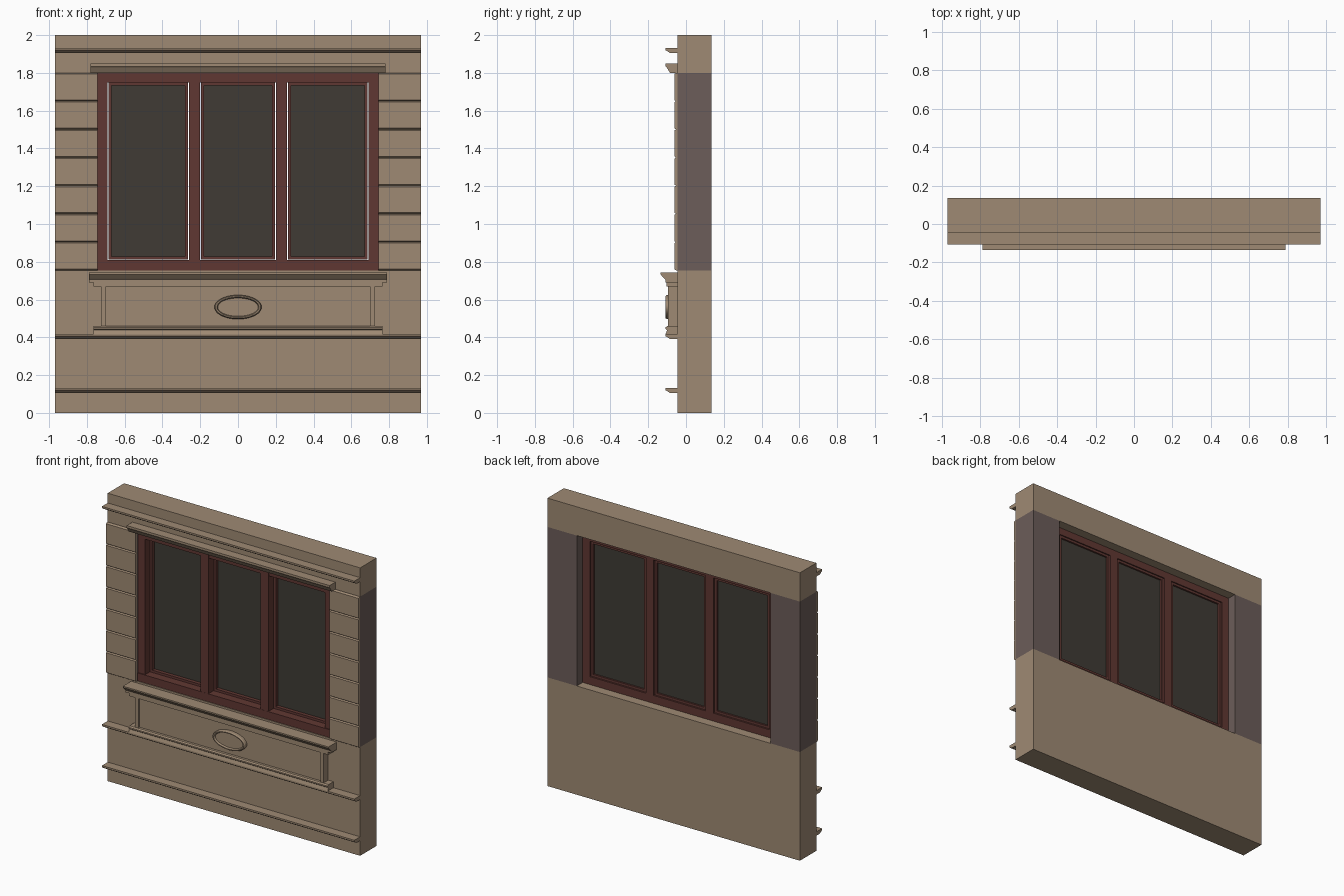
import bpy
import bmesh
from math import cos, sin, pi

cube = bpy.data.objects.get("Cube")
if cube:
    bpy.data.objects.remove(cube, do_unlink=True)


def material(name, rgb):
    m = bpy.data.materials.new(name)
    m.use_nodes = True
    m.diffuse_color = (*rgb, 1)
    m.node_tree.nodes["Principled BSDF"].inputs["Base Color"].default_value = (*rgb, 1)
    return m


STONE = material("tan_stone", (0.345, 0.255, 0.173))
GREY = material("grey_brown_plaster", (0.15, 0.11, 0.10))
WOOD = material("red_brown_wood", (0.118, 0.039, 0.032))
GLASS = material("dark_glass", (0.05, 0.044, 0.035))


def finish(name, bm, mat):
    bmesh.ops.recalc_face_normals(bm, faces=bm.faces)
    me = bpy.data.meshes.new(name)
    bm.to_mesh(me)
    bm.free()
    me.materials.append(mat)
    ob = bpy.data.objects.new(name, me)
    bpy.context.collection.objects.link(ob)
    return ob


def extrude(name, profile, x0, x1, mat):
    """Run a (y, z) profile along x."""
    bm = bmesh.new()
    face = bm.faces.new([bm.verts.new((x0, y, z)) for y, z in profile])
    ext = bmesh.ops.extrude_face_region(bm, geom=[face])
    verts = [v for v in ext["geom"] if isinstance(v, bmesh.types.BMVert)]
    bmesh.ops.translate(bm, verts=verts, vec=(x1 - x0, 0, 0))
    return finish(name, bm, mat)


def box(name, x0, x1, y0, y1, z0, z1, mat):
    return extrude(name, [(y0, z0), (y1, z0), (y1, z1), (y0, z1)], x0, x1, mat)


W, BACK, FACE = 0.97, 0.135, -0.045
LOW, HIGH, OPEN = 0.755, 1.80, 0.745

# Wall below and above the window, grey piers at the sides
box("lower_wall", -W, W, FACE, BACK, 0, LOW, STONE)
box("upper_wall", -W, W, FACE, BACK, HIGH, 2, STONE)
for side, s in (("left", 1), ("right", -1)):
    a, b = sorted((s * OPEN, s * W))
    box(side + "_pier", a, b, FACE, BACK, LOW, HIGH, GREY)
    # Chamfered cladding courses
    step = (HIGH - LOW) / 7
    for i in range(7):
        z0, z1 = LOW + i * step, LOW + (i + 1) * step
        extrude(f"{side}_course_{i + 1}",
                [(FACE, z0), (-0.053, z0), (-0.062, z0 + 0.006),
                 (-0.062, z1 - 0.006), (-0.053, z1), (FACE, z1)], a, b, STONE)

# Full-width string mouldings
for name, z in (("base_moulding", 0.132), ("middle_moulding", 0.418), ("top_moulding", 1.932)):
    extrude(name, [(FACE, z), (-0.108, z), (-0.108, z - 0.012), (-0.098, z - 0.018),
                   (-0.085, z - 0.027), (FACE, z - 0.027)], -W, W, STONE)

# Hood over the window
extrude("window_hood", [(FACE, 1.85), (-0.108, 1.85), (-0.108, 1.835), (-0.1, 1.825),
                        (-0.085, HIGH), (FACE, HIGH)], -0.78, 0.78, STONE)

# Sill and the apron panel under it
extrude("window_sill", [(FACE, 0.742), (-0.135, 0.742), (-0.135, 0.733), (-0.118, 0.715),
                        (-0.108, 0.705), (-0.108, 0.69), (FACE, 0.69)], -0.79, 0.79, STONE)
box("apron_cap", -0.765, 0.765, -0.102, FACE, 0.668, 0.69, STONE)
box("apron_panel", -0.70, 0.70, -0.08, FACE, 0.46, 0.668, STONE)
for side, s in (("left", 1), ("right", -1)):
    a, b = sorted((s * 0.70, s * 0.725))
    box(side + "_apron_post", a, b, -0.095, FACE, 0.46, 0.668, STONE)
extrude("apron_base", [(FACE, 0.46), (-0.098, 0.46), (-0.108, 0.453), (-0.108, 0.444),
                       (-0.1, 0.438), (-0.108, 0.418), (FACE, 0.418)], -0.765, 0.765, STONE)

# Oval medallion: rings of (x radius, z radius, y), closed by a flat centre
bm = bmesh.new()
N = 40
rings = []
for rx, rz, y in ((0.125, 0.064, -0.075), (0.125, 0.064, -0.1), (0.12, 0.059, -0.108),
                  (0.112, 0.053, -0.108), (0.107, 0.048, -0.095)):
    rings.append([bm.verts.new((rx * cos(2 * pi * i / N), y, 0.56 + rz * sin(2 * pi * i / N)))
                  for i in range(N)])
for r, q in zip(rings, rings[1:]):
    for i in range(N):
        j = (i + 1) % N
        bm.faces.new((r[i], r[j], q[j], q[i]))
bm.faces.new(rings[0])
bm.faces.new(rings[-1])
oval = finish("oval_medallion", bm, STONE)
bpy.context.view_layer.objects.active = oval
oval.select_set(True)
bpy.ops.object.shade_smooth_by_angle()

# Window frame
F0, F1 = -0.033, 0.07
box("frame_head", -OPEN, OPEN, F0, F1, 1.75, HIGH, WOOD)
box("frame_bottom", -OPEN, OPEN, F0 - 0.007, F1, LOW, 0.81, WOOD)
for side, s in (("left", 1), ("right", -1)):
    a, b = sorted((s * 0.69, s * OPEN))
    box(side + "_jamb", a, b, F0, F1, 0.81, 1.75, WOOD)
    a, b = sorted((s * 0.20, s * 0.26))
    box(side + "_mullion", a, b, F0 - 0.006, F1, 0.81, 1.78, WOOD)

# Sashes with a narrow gap to the frame, and their glass
GAP, BAR = 0.004, 0.016
for name, x0, x1 in (("right", -0.69, -0.26), ("middle", -0.20, 0.20), ("left", 0.26, 0.69)):
    x0, x1, z0, z1 = x0 + GAP, x1 - GAP, 0.812, 1.75
    box(name + "_sash_side_a", x0, x0 + BAR, 0.015, 0.062, z0, z1, WOOD)
    box(name + "_sash_side_b", x1 - BAR, x1, 0.015, 0.062, z0, z1, WOOD)
    box(name + "_sash_bottom", x0 + BAR, x1 - BAR, 0.015, 0.062, z0, z0 + BAR, WOOD)
    box(name + "_sash_top", x0 + BAR, x1 - BAR, 0.015, 0.062, z1 - BAR, z1, WOOD)
    box(name + "_glass", x0 + BAR, x1 - BAR, 0.04, 0.05, z0 + BAR, z1 - BAR, GLASS)
